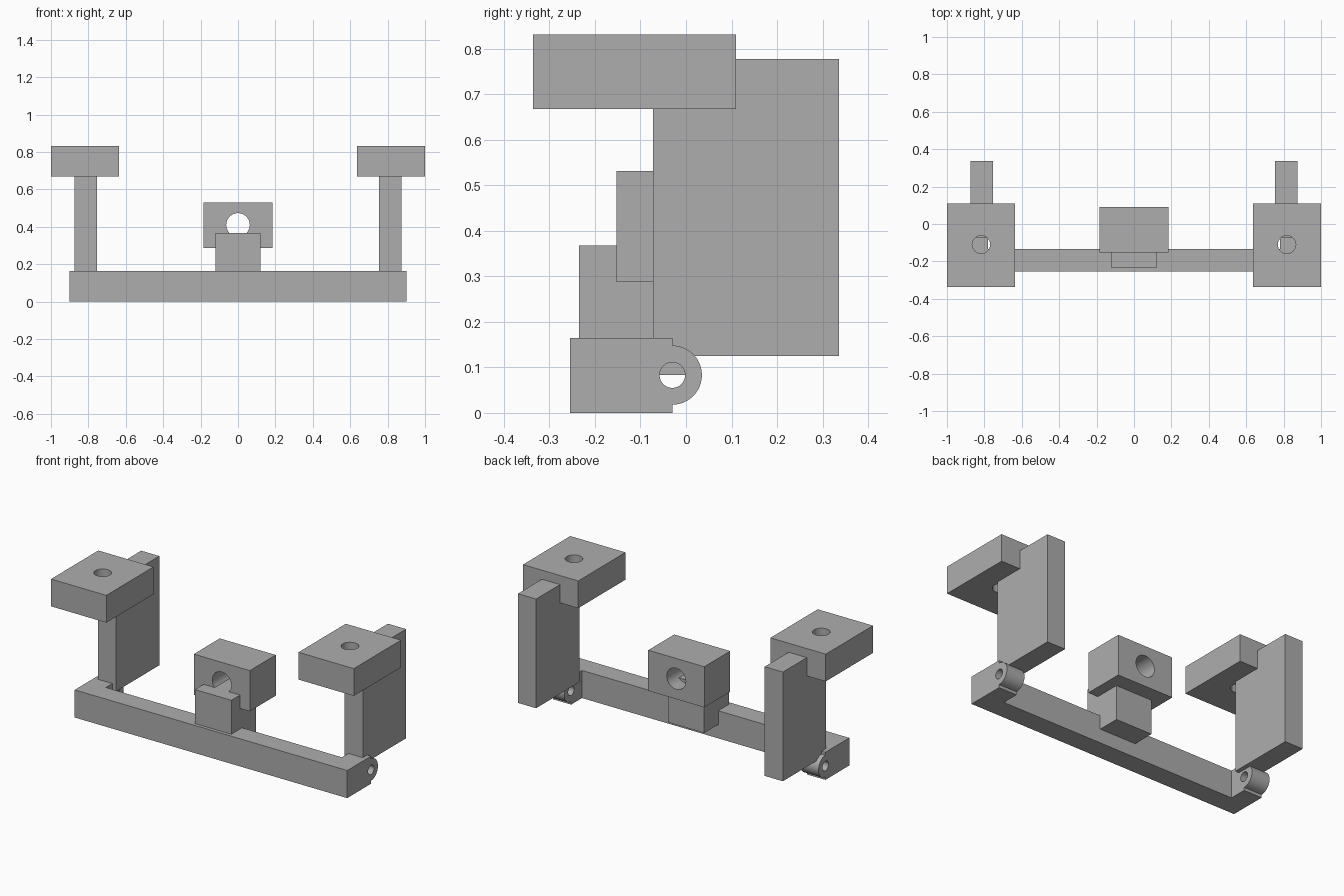
import bpy
import bmesh
from math import radians
from mathutils import Matrix

if "Cube" in bpy.data.objects:
    bpy.data.objects.remove(bpy.data.objects["Cube"], do_unlink=True)

grey = bpy.data.materials.new("plain grey")
grey.use_nodes = True
colour = (0.42, 0.42, 0.42, 1)
grey.diffuse_color = colour
grey.node_tree.nodes["Principled BSDF"].inputs["Base Color"].default_value = colour


def make_object(name, bm):
    bmesh.ops.recalc_face_normals(bm, faces=bm.faces)
    mesh = bpy.data.meshes.new(name)
    bm.to_mesh(mesh)
    bm.free()
    mesh.materials.append(grey)
    ob = bpy.data.objects.new(name, mesh)
    bpy.context.collection.objects.link(ob)
    return ob


def box(name, x, y, z):
    bm = bmesh.new()
    bmesh.ops.create_cube(bm, size=1)
    for v in bm.verts:
        for i, (lo, hi) in enumerate((x, y, z)):
            v.co[i] = lo if v.co[i] < 0 else hi
    return make_object(name, bm)


def cylinder(name, centre, radius, length, axis):
    turn = {"X": Matrix.Rotation(radians(90), 4, "Y"),
            "Y": Matrix.Rotation(radians(90), 4, "X"),
            "Z": Matrix.Identity(4)}[axis]
    bm = bmesh.new()
    bmesh.ops.create_cone(bm, cap_ends=True, segments=48, radius1=radius, radius2=radius,
                          depth=length, matrix=Matrix.Translation(centre) @ turn)
    return make_object(name, bm)


def combine(target, tool, operation):
    """Apply a boolean and discard the tool."""
    mod = target.modifiers.new("boolean", "BOOLEAN")
    mod.operation = operation
    mod.solver = "EXACT"
    mod.object = tool
    tool.hide_render = True
    bpy.ops.object.select_all(action="DESELECT")
    bpy.context.view_layer.objects.active = target
    target.select_set(True)
    bpy.ops.object.modifier_apply(modifier=mod.name)
    bpy.data.objects.remove(tool, do_unlink=True)


def smooth(ob):
    bpy.ops.object.select_all(action="DESELECT")
    bpy.context.view_layer.objects.active = ob
    ob.select_set(True)
    bpy.ops.object.shade_smooth_by_angle(angle=radians(30))


# Crossbar: shallow U in plan, with thicker ends
HINGE_Y, HINGE_Z = -0.03, 0.083
half_plan = [(0.9, -0.255), (0.9, HINGE_Y), (0.78, HINGE_Y), (0.78, -0.133)]
plan = half_plan + [(-x, y) for x, y in reversed(half_plan)]
bm = bmesh.new()
base = bm.faces.new([bm.verts.new((x, y, 0)) for x, y in plan])
raised = bmesh.ops.extrude_face_region(bm, geom=[base])["geom"]
bmesh.ops.translate(bm, vec=(0, 0, 0.165),
                    verts=[g for g in raised if isinstance(g, bmesh.types.BMVert)])
crossbar = make_object("crossbar", bm)

# Rounded hinge lugs on the thick ends, bored sideways
for side in (1, -1):
    centre = (side * 0.84, HINGE_Y, HINGE_Z)
    combine(crossbar, cylinder("lug", centre, 0.065, 0.12, "X"), "UNION")
    combine(crossbar, cylinder("lug_bore", centre, 0.028, 0.2, "X"), "DIFFERENCE")
smooth(crossbar)

# Upright posts and bored top pads on both sides
for label, side in (("left", 1), ("right", -1)):
    box(label + "_post", sorted((side * 0.755, side * 0.875)), (-0.072, 0.336), (0.125, 0.777))
    pad = box(label + "_pad", sorted((side * 0.635, side * 1.0)), (-0.336, 0.11), (0.668, 0.831))
    combine(pad, cylinder("pad_bore", (side * 0.817, -0.11, 0.75), 0.048, 0.4, "Z"), "DIFFERENCE")
    smooth(pad)

# Central stem set into the crossbar, carrying a bored block
box("centre_stem", (-0.12, 0.12), (-0.235, 0.0), (HINGE_Z, 0.368))
block = box("centre_block", (-0.185, 0.185), (-0.153, 0.092), (0.288, 0.531))
combine(block, cylinder("block_bore", (0, -0.03, 0.41), 0.063, 0.5, "Y"), "DIFFERENCE")
smooth(block)
